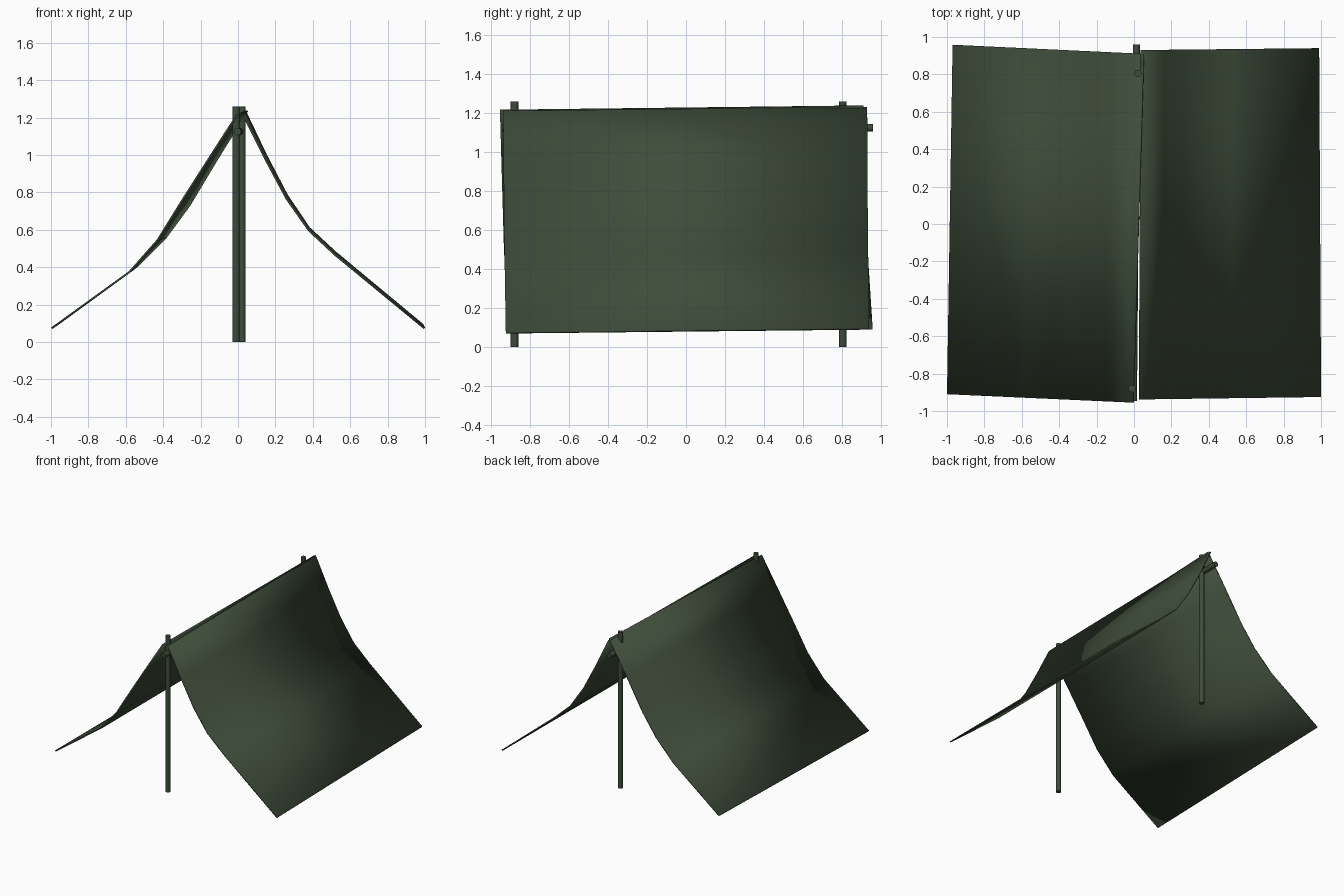
import bpy, bmesh
from mathutils import Vector

if "Cube" in bpy.data.objects:
    bpy.data.objects.remove(bpy.data.objects["Cube"])

mat = bpy.data.materials.new("dark_green")
mat.diffuse_color = (0.048, 0.072, 0.042, 1)
mat.use_nodes = True
mat.node_tree.nodes["Principled BSDF"].inputs["Base Color"].default_value = mat.diffuse_color


def finish(name, bm, angle):
    bmesh.ops.recalc_face_normals(bm, faces=bm.faces)
    me = bpy.data.meshes.new(name)
    bm.to_mesh(me)
    bm.free()
    me.materials.append(mat)
    ob = bpy.data.objects.new(name, me)
    bpy.context.collection.objects.link(ob)
    bpy.context.view_layer.objects.active = ob
    ob.select_set(True)
    bpy.ops.object.shade_smooth_by_angle(angle=angle)
    ob.select_set(False)
    return ob


def pole(name, a, b, r=0.02):
    a, b = Vector(a), Vector(b)
    bm = bmesh.new()
    bmesh.ops.create_cone(bm, cap_ends=True, segments=10, radius1=r, radius2=r,
                          depth=(b - a).length)
    q = (b - a).to_track_quat('Z', 'Y')
    for v in bm.verts:
        v.co = q @ v.co + (a + b) / 2
    return finish(name, bm, 0.7)


def sheet(name, front, back, yf, yb):
    # sagging cloth spanned between a front and a back profile (ridge to hem)
    bm = bmesh.new()
    rows = []
    for prof, (y0, y1) in ((front, yf), (back, yb)):
        hem, top = prof[-1][0], prof[0][0]
        rows.append([bm.verts.new((x, y0 + (y1 - y0) * (x - top) / (hem - top), z))
                     for x, z in prof])
    f, b = rows
    for i in range(len(f) - 1):
        bm.faces.new((f[i], f[i + 1], b[i + 1], b[i]))
    ob = finish(name, bm, 0.6)
    mod = ob.modifiers.new("thickness", 'SOLIDIFY')
    mod.thickness = 0.01
    mod.offset = 0
    return ob


# upright poles and ridge pole
pole("front_pole", (-0.01, -0.88, 0), (-0.01, -0.88, 1.26))
pole("back_pole", (0.022, 0.805, 0), (0.022, 0.805, 1.26))
pole("ridge_pole", (-0.003, -0.945, 1.125), (0.013, 0.96, 1.125))

# cloth panels
sheet("right_cloth",
      [(0.03, 1.21), (0.145, 0.98), (0.26, 0.765), (0.38, 0.595), (0.52, 0.465), (0.997, 0.073)],
      [(0.04, 1.23), (0.15, 1.0), (0.262, 0.785), (0.38, 0.61), (0.52, 0.48), (0.987, 0.093)],
      (-0.938, -0.925), (0.93, 0.94))
sheet("left_cloth",
      [(-0.005, 1.215), (-0.15, 0.99), (-0.30, 0.755), (-0.43, 0.545), (-0.58, 0.375), (-0.997, 0.073)],
      [(0.05, 1.237), (-0.11, 0.98), (-0.26, 0.73), (-0.385, 0.56), (-0.545, 0.40), (-0.967, 0.093)],
      (-0.955, -0.91), (0.91, 0.958))
